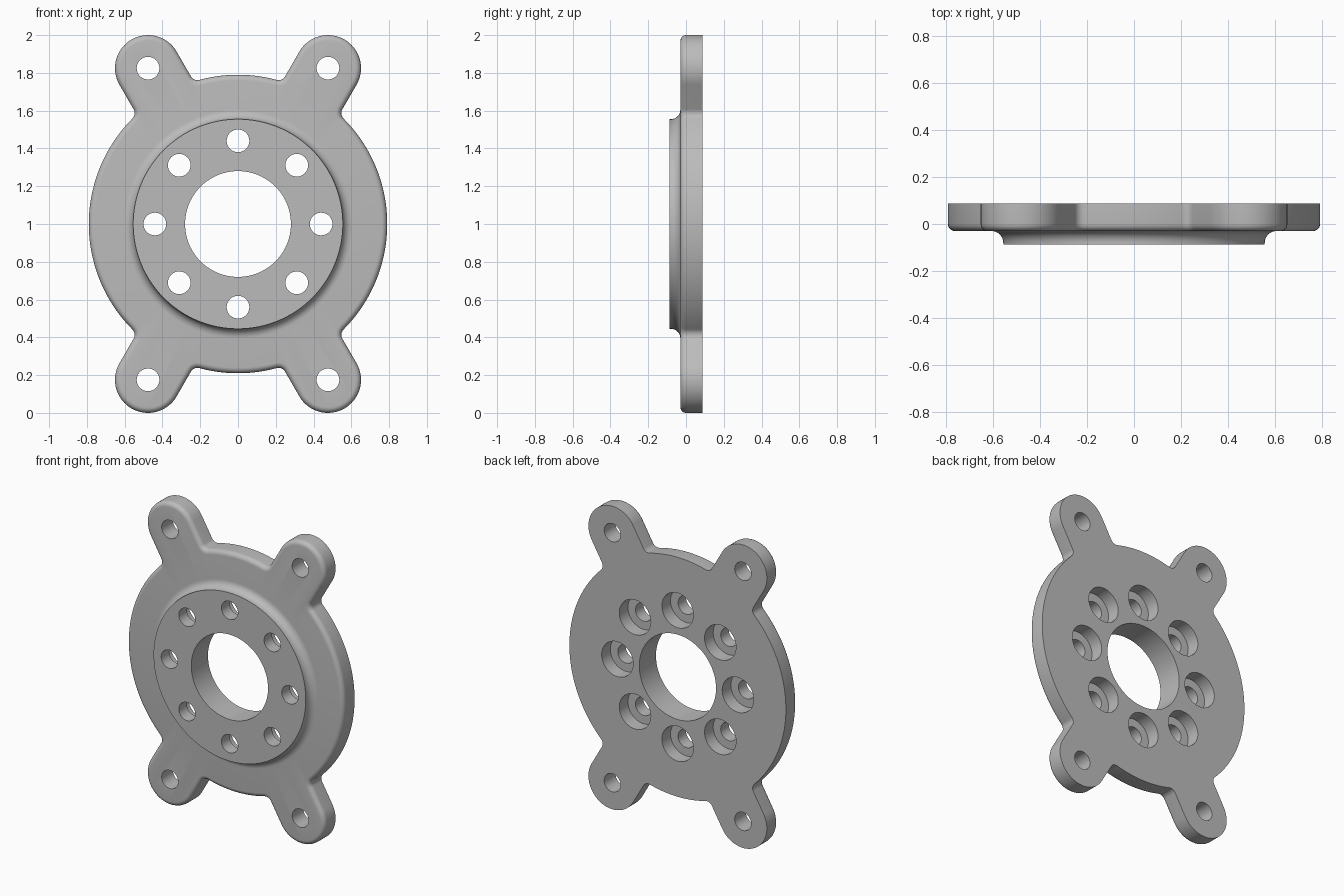
import bpy, bmesh
from math import sin, cos, pi, sqrt, atan2, radians
from mathutils import Vector

if "Cube" in bpy.data.objects:
    bpy.data.objects.remove(bpy.data.objects["Cube"])

# Main dimensions
DISC, EAR, FILLET = 0.79, 0.175, 0.04
EAR_DIST = (1 - EAR) / sin(pi / 3)
BACK, FRONT, BOSS_FRONT = 0.087, -0.03, -0.087
BOSS, BOSS_FILLET, EDGE, BORE = 0.555, 0.05, 0.03, 0.28
EAR_ANGLES = [radians(a) for a in (60, 120, 240, 300)]

metal = bpy.data.materials.new("grey metal")
metal.use_nodes = True
metal.diffuse_color = (0.5, 0.5, 0.5, 1)
metal.node_tree.nodes["Principled BSDF"].inputs["Base Color"].default_value = (0.5, 0.5, 0.5, 1)


def arc(cx, cy, r, a0, a1, n):
    return [Vector((cx + r * cos(a0 + (a1 - a0) * i / n),
                    cy + r * sin(a0 + (a1 - a0) * i / n))) for i in range(n + 1)]


def outline(inset):
    """Disc with four filleted ears, offset inwards by inset."""
    fy = EAR + FILLET
    fx = sqrt((DISC + FILLET) ** 2 - fy ** 2)
    join = atan2(fy, fx)
    r = FILLET + inset
    ear = (arc(fx, -fy, r, pi - join, pi / 2, 8)
           + arc(EAR_DIST, 0, EAR - inset, -pi / 2, pi / 2, 32)
           + arc(fx, fy, r, -pi / 2, join - pi, 8))
    points = []
    for i, a in enumerate(EAR_ANGLES):
        for p in ear:
            points.append(Vector((p.x * cos(a) - p.y * sin(a), p.x * sin(a) + p.y * cos(a))))
        after = EAR_ANGLES[(i + 1) % 4] + (2 * pi if i == 3 else 0)
        steps = 20 if after - a < 2 else 56
        points += arc(0, 0, DISC - inset, a + join, after - join, steps)[1:-1]
    return points


directions = [p.normalized() for p in outline(0)]


def circle(r):
    return [d * r for d in directions]


def loft(bm, rings, closed):
    """Skin (points, y) rings; join last to first, or cap both ends."""
    loops = [[bm.verts.new((p.x, y, 1 + p.y)) for p in pts] for pts, y in rings]
    pairs = list(zip(loops, loops[1:]))
    if closed:
        pairs.append((loops[-1], loops[0]))
    else:
        bm.faces.new(loops[0])
        bm.faces.new(loops[-1])
    for a, b in pairs:
        for i in range(len(a)):
            j = (i + 1) % len(a)
            bm.faces.new((a[i], a[j], b[j], b[i]))


def finish(bm, name):
    bmesh.ops.recalc_face_normals(bm, faces=bm.faces)
    mesh = bpy.data.meshes.new(name)
    bm.to_mesh(mesh)
    bm.free()
    mesh.materials.append(metal)
    ob = bpy.data.objects.new(name, mesh)
    bpy.context.collection.objects.link(ob)
    return ob


# Flange: back, rounded front rim, filleted boss and centre bore
rings = [(circle(BORE), BACK), (outline(0), BACK)]
for i in range(7):
    t = pi / 2 * i / 6
    rings.append((outline(EDGE * (1 - cos(t))), FRONT + EDGE * (1 - sin(t))))
for i in range(9):
    t = pi / 2 * i / 8
    rings.append((circle(BOSS + BOSS_FILLET * (1 - sin(t))), FRONT - BOSS_FILLET * (1 - cos(t))))
rings += [(circle(BOSS), BOSS_FRONT), (circle(BORE), BOSS_FRONT)]
bm = bmesh.new()
loft(bm, rings, True)
flange = finish(bm, "mounting_flange")

# Hole cutters: plain ear holes, and counterbored bolt holes around the bore
bm = bmesh.new()


def hole(dist, angle, profile):
    x, z = dist * cos(angle), dist * sin(angle)
    loft(bm, [(arc(x, z, r, 0, 2 * pi, 40)[:-1], y) for r, y in profile], False)


for a in EAR_ANGLES:
    hole(EAR_DIST, a, [(0.06, -0.2), (0.06, 0.2)])
for i in range(8):
    hole(0.44, i * pi / 4, [(0.06, -0.2), (0.06, -0.003), (0.115, -0.003), (0.115, 0.2)])
cutter = finish(bm, "hole_cutter")
cutter.hide_render = True

cut = flange.modifiers.new("holes", "BOOLEAN")
cut.operation, cut.solver, cut.object = "DIFFERENCE", "EXACT", cutter
bpy.ops.object.select_all(action="DESELECT")
flange.select_set(True)
bpy.context.view_layer.objects.active = flange
bpy.ops.object.modifier_apply(modifier=cut.name)
bpy.data.objects.remove(cutter)
bpy.ops.object.shade_smooth_by_angle(angle=radians(30))
